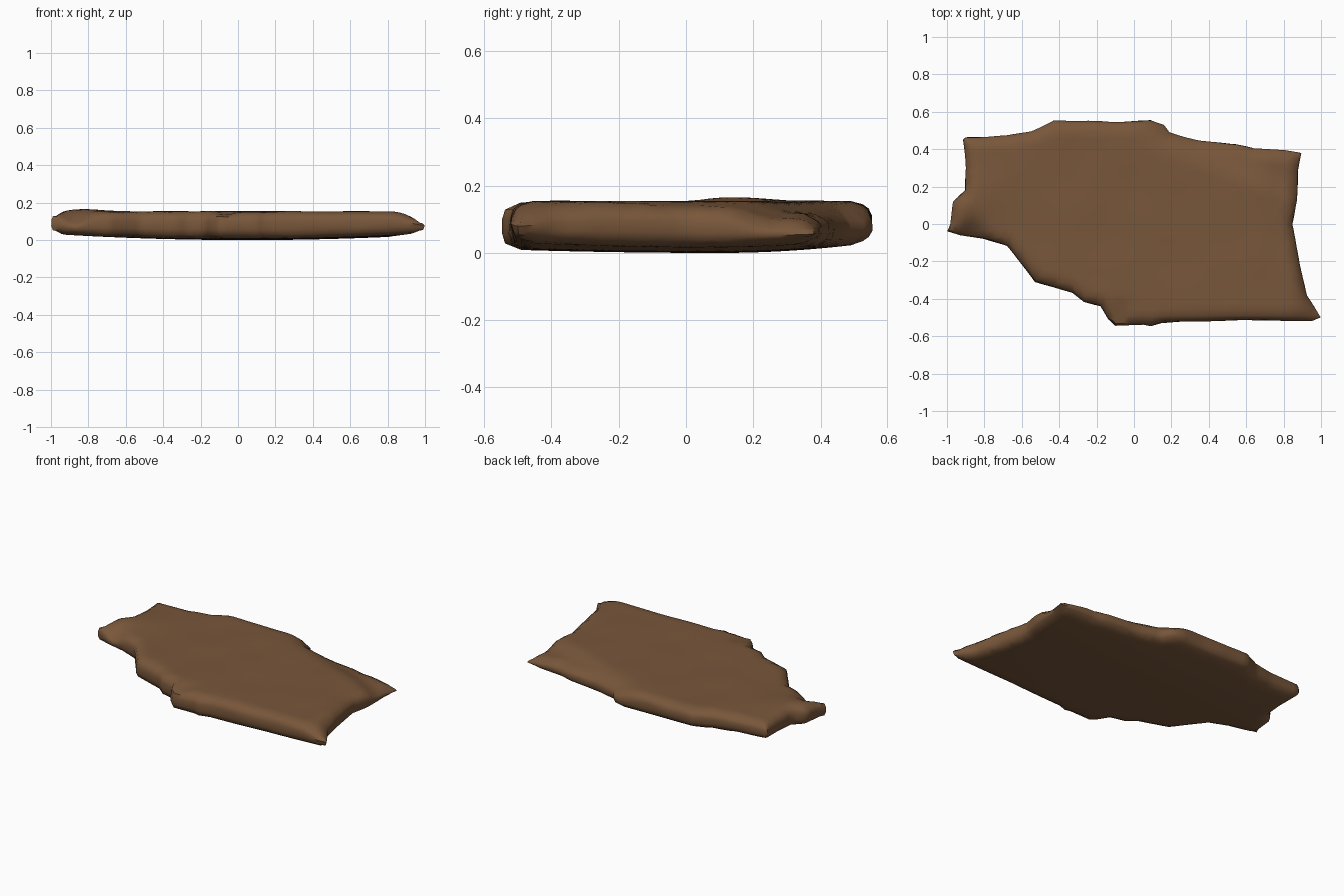
import bpy, bmesh, math
from mathutils import Vector, noise, geometry

if "Cube" in bpy.data.objects:
    bpy.data.objects.remove(bpy.data.objects["Cube"])

# Broken outline of the slab seen from above (counter-clockwise)
OUTLINE = [(-.18, -.44), (-.14, -.51), (-.10, -.545), (.05, -.54), (.09, -.55), (.15, -.53),
           (.55, -.515), (.95, -.52), (1, -.50), (.93, -.38), (.89, -.22), (.85, 0),
           (.875, .12), (.88, .28), (.895, .38), (.8, .40), (.64, .405), (.55, .43),
           (.35, .45), (.19, .49), (.16, .53), (.09, .555), (-.1, .55), (-.43, .555),
           (-.55, .50), (-.68, .475), (-.9, .465), (-.915, .45), (-.9, .3), (-.905, .18),
           (-.97, .12), (-.985, 0), (-1, -.04), (-.93, -.06), (-.8, -.08), (-.68, -.12),
           (-.6, -.22), (-.53, -.31), (-.40, -.35), (-.33, -.37), (-.27, -.42)]
STEP = 0.035


def smooth(t):
    t = max(0, min(1, t))
    return t * t * (3 - 2 * t)


def bump(x, y, cx, cy, r):
    return math.exp(-((x - cx) ** 2 + (y - cy) ** 2) / (r * r))


def top_height(x, y):
    z = 0.155 + 0.004 * noise.noise(Vector((x * 4, y * 4, 0)))
    z += 0.013 * bump(x, y, -.83, .15, .14)
    z -= 0.035 * smooth((.37 * x + .93 * y - .41) / .14) * smooth((x + .02) / .2)  # sunken back corner
    z -= 0.045 * smooth((x - .82) / .2)
    z -= 0.015 * smooth((x - .68) / .15) * smooth((y + .3) / .3)
    z -= 0.05 * bump(x, y, -.87, -.05, .07)       # ledge by the left lobe
    z -= 0.02 * bump(x, y, -.07, -.48, .06)       # chipped front tab
    return z


def bottom_height(x, y):
    k = 0.15 if y > .1 else 0.025
    return 0.002 + 0.03 * (x - .05) ** 2 + k * (y - .1) ** 2


# Resample the outline and make a slightly inset copy
rim = []
corners = [Vector(p) for p in OUTLINE]
for a, b in zip(corners, corners[1:] + corners[:1]):
    n = max(1, round((b - a).length / STEP))
    rim += [a.lerp(b, i / n) for i in range(n)]
N = len(rim)
inset = []
for i, p in enumerate(rim):
    t = (rim[(i + 1) % N] - rim[i - 1]).normalized()
    inset.append(p + Vector((-t.y, t.x)) * 0.012)


def edge_distance(p):
    best = 9
    for i in range(N):
        a, b = inset[i - 1], inset[i]
        d = b - a
        t = max(0, min(1, (p - a).dot(d) / d.length_squared))
        best = min(best, (p - a - d * t).length)
    return best


def inside(p):
    hit = False
    for i in range(N):
        a, b = inset[i - 1], inset[i]
        if (a.y > p.y) != (b.y > p.y) and p.x < a.x + (b.x - a.x) * (p.y - a.y) / (b.y - a.y):
            hit = not hit
    return hit


# Fill the inset outline with an even triangulated sheet
points = list(inset)
dist = [0.0] * N
for j in range(-16, 17):
    for i in range(-29, 30):
        p = Vector(((i + .5 * (j % 2)) * STEP, j * STEP))
        if inside(p):
            d = edge_distance(p)
            if d > 0.012:
                points.append(p)
                dist.append(d)
loop = [(i, (i + 1) % N) for i in range(N)]
co, _, tris, orig, _, _ = geometry.delaunay_2d_cdt(points, loop, [], 1, 1e-6)
dist = [dist[o[0]] if o else 0 for o in orig]
ring = {o: i for i, ids in enumerate(orig) for o in ids if o < N}

# Worn top and bottom faces with rounded rims
bm = bmesh.new()
top, bot = [], []
for p, d in zip(co, dist):
    x, y = p
    fall = (1 - min(d / .05, 1)) ** 2
    top.append(bm.verts.new((x, y, top_height(x, y) - .022 * fall)))
    bot.append(bm.verts.new((x, y, bottom_height(x, y) + .018 * fall)))
for t in tris:
    bm.faces.new([top[i] for i in t])
    bm.faces.new([bot[i] for i in reversed(t)])

# Rough side wall joining both faces through two outer rings
rings = [[bot[ring[i]] for i in range(N)]]
for f in (.3, .72):
    row = []
    for i in range(N):
        p, q = rim[i], inset[i]
        zb, zt = bot[ring[i]].co.z, top[ring[i]].co.z
        k = max(0, .25 + .6 * noise.noise(Vector((p.x * 7, p.y * 7, f * 3))))
        s = p.lerp(q, k)
        row.append(bm.verts.new((s.x, s.y, zb + (zt - zb) * f)))
    rings.append(row)
rings.append([top[ring[i]] for i in range(N)])
for lo, hi in zip(rings, rings[1:]):
    for i in range(N):
        j = (i + 1) % N
        bm.faces.new((lo[i], lo[j], hi[j], hi[i]))
bmesh.ops.recalc_face_normals(bm, faces=bm.faces)
low = min(v.co.z for v in bm.verts)
for v in bm.verts:
    v.co.z -= low

mesh = bpy.data.meshes.new("stone_slab")
bm.to_mesh(mesh)
bm.free()
slab = bpy.data.objects.new("stone_slab", mesh)
bpy.context.collection.objects.link(slab)
brown = bpy.data.materials.new("brown_stone")
brown.diffuse_color = (0.19, 0.095, 0.043, 1)
brown.use_nodes = True
brown.node_tree.nodes["Principled BSDF"].inputs["Base Color"].default_value = brown.diffuse_color
mesh.materials.append(brown)

bpy.context.view_layer.objects.active = slab
slab.select_set(True)
bpy.ops.object.shade_smooth_by_angle(angle=math.radians(50))
